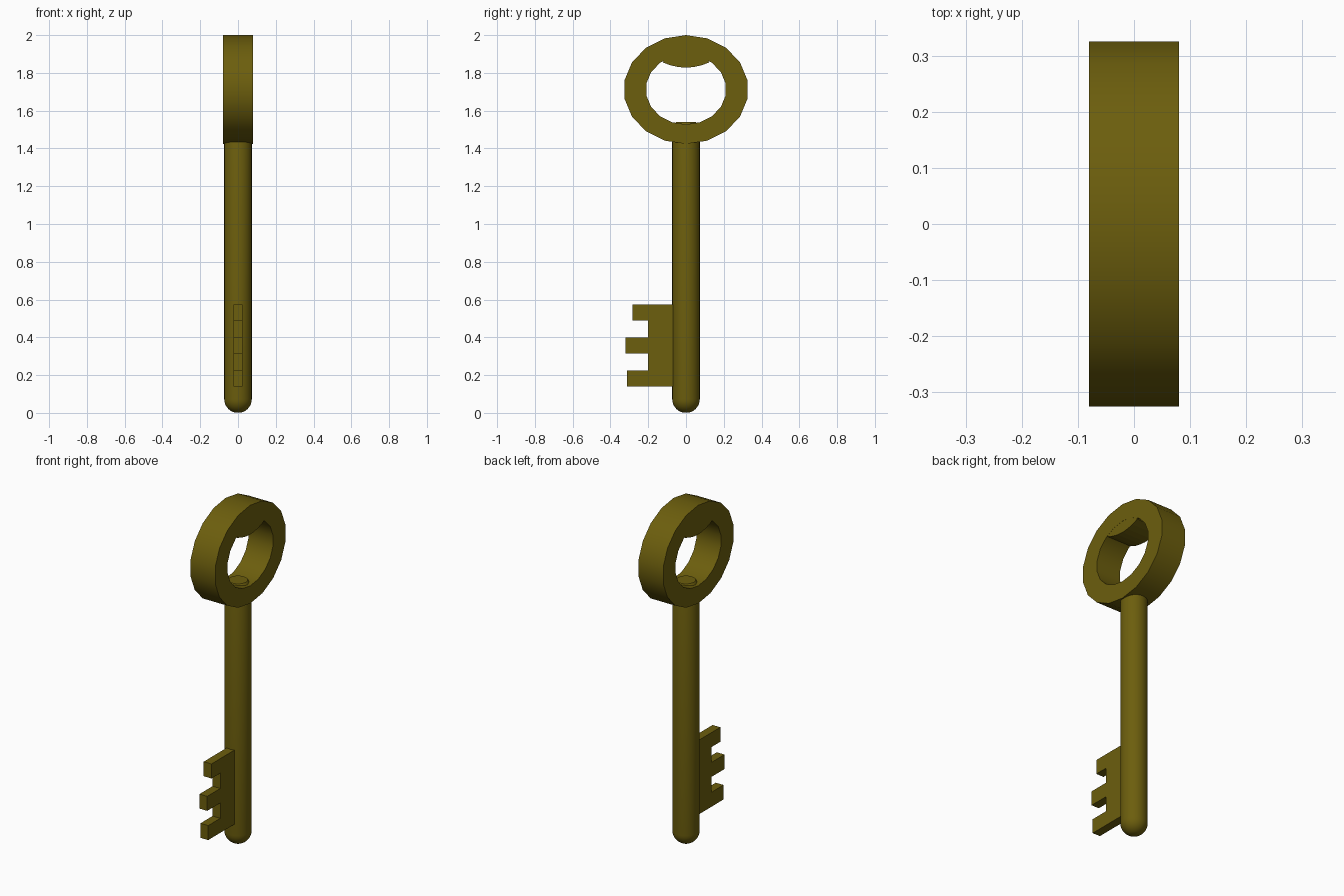
import bpy, bmesh
from math import sin, cos, pi, radians

if "Cube" in bpy.data.objects:
    bpy.data.objects.remove(bpy.data.objects["Cube"])

brass = bpy.data.materials.new("brass")
brass.diffuse_color = (0.15, 0.112, 0.004, 1)
brass.use_nodes = True
brass.node_tree.nodes["Principled BSDF"].inputs["Base Color"].default_value = brass.diffuse_color


def finish(name, bm, smooth=None):
    bmesh.ops.recalc_face_normals(bm, faces=bm.faces)
    me = bpy.data.meshes.new(name)
    bm.to_mesh(me)
    bm.free()
    ob = bpy.data.objects.new(name, me)
    bpy.context.collection.objects.link(ob)
    me.materials.append(brass)
    if smooth:
        bpy.ops.object.select_all(action='DESELECT')
        bpy.context.view_layer.objects.active = ob
        ob.select_set(True)
        bpy.ops.object.shade_smooth_by_angle(angle=radians(smooth))
    return ob


def prism(name, outline, half):
    """Extrude a (y, z) outline symmetrically along x."""
    bm = bmesh.new()
    face = bm.faces.new([bm.verts.new((-half, y, z)) for y, z in outline])
    ext = bmesh.ops.extrude_face_region(bm, geom=[face])["geom"]
    moved = [v for v in ext if isinstance(v, bmesh.types.BMVert)]
    bmesh.ops.translate(bm, verts=moved, vec=(2 * half, 0, 0))
    return finish(name, bm)


# Bow: oval ring with 18 sides
SIDES, CZ, HALF = 18, 1.712, 0.08
bm = bmesh.new()
rings = []
for x, ry, rz in ((-HALF, 0.33, 0.288), (HALF, 0.33, 0.288),
                  (HALF, 0.213, 0.185), (-HALF, 0.213, 0.185)):
    rings.append([bm.verts.new((x, ry * sin(2 * pi * i / SIDES), CZ + rz * cos(2 * pi * i / SIDES)))
                  for i in range(SIDES)])
for k in range(4):
    a, b = rings[k], rings[(k + 1) % 4]
    for i in range(SIDES):
        j = (i + 1) % SIDES
        bm.faces.new((a[i], a[j], b[j], b[i]))
finish("bow_ring", bm, 30)

# Curved pad under the top of the bow
low = [(0.122 * t, 1.828 + 0.027 * t * t) for t in (-1, -0.67, -0.33, 0, 0.33, 0.67, 1)]
prism("bow_pad", low + [(0.105, 1.905), (-0.105, 1.905)], 0.0795)

# Shank: lathed profile, round tip and small bevelled top
R, SEG = 0.073, 32
profile = [(R * sin(a), R - R * cos(a)) for a in (i * pi / 16 for i in range(1, 9))]
profile += [(R, 1.48), (0.066, 1.515), (0.058, 1.532), (0.052, 1.541)]
bm = bmesh.new()
loops = [[bm.verts.new((r * cos(2 * pi * i / SEG), r * sin(2 * pi * i / SEG), z))
          for i in range(SEG)] for r, z in profile]
for a, b in zip(loops, loops[1:]):
    for i in range(SEG):
        j = (i + 1) % SEG
        bm.faces.new((a[i], a[j], b[j], b[i]))
bm.faces.new(loops[0])
bm.faces.new(loops[-1])
finish("shank", bm, 35)

# Bit: flat plate with three teeth of differing length
outline = [(0, 0.14)]
for z, reach in ((0.14, -0.312), (0.315, -0.321), (0.49, -0.282)):
    outline += [(-0.2, z), (reach, z), (reach, z + 0.085), (-0.2, z + 0.085)]
outline = [p for p in outline if p not in ((-0.2, 0.14), (-0.2, 0.49 + 0.085))]
outline.append((0, 0.575))
prism("bit", outline, 0.025)
